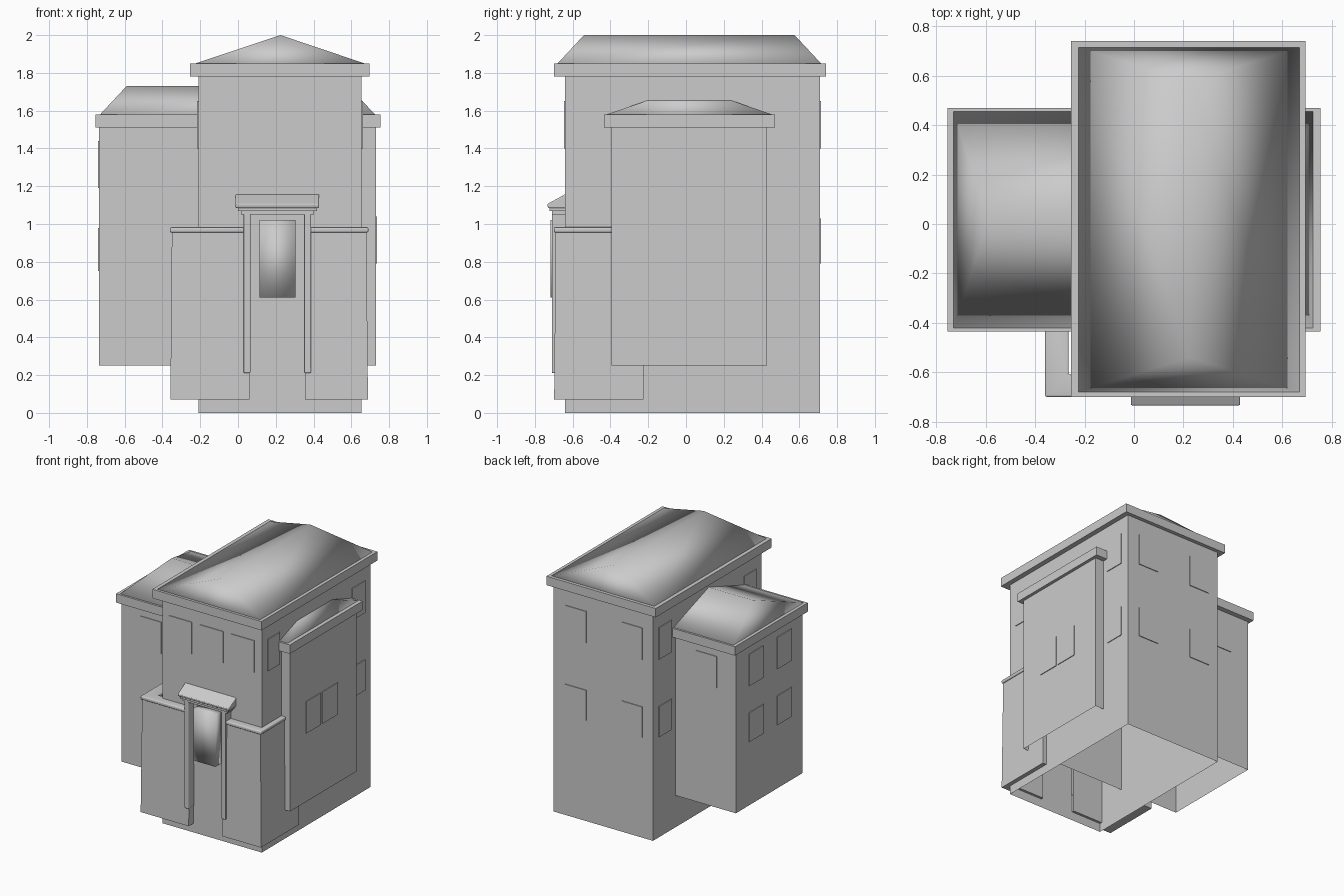
import bpy, bmesh

if "Cube" in bpy.data.objects:
    bpy.data.objects.remove(bpy.data.objects["Cube"])


def make(name, verts, faces, smooth=False, bevel=0):
    me = bpy.data.meshes.new(name)
    me.from_pydata(verts, [], faces)
    bm = bmesh.new()
    bm.from_mesh(me)
    bmesh.ops.recalc_face_normals(bm, faces=bm.faces)
    bm.to_mesh(me)
    bm.free()
    ob = bpy.data.objects.new(name, me)
    bpy.context.collection.objects.link(ob)
    for p in me.polygons:
        p.use_smooth = smooth
    if bevel:
        m = ob.modifiers.new("round", "BEVEL")
        m.width, m.segments = bevel, 3
    return ob


def prism(name, outline, z0, z1, open_bottom=False, **kw):
    """Extrude an (x, y) outline from z0 to z1."""
    n = len(outline)
    v = [(x, y, z) for z in (z0, z1) for x, y in outline]
    f = [(i, (i + 1) % n, n + (i + 1) % n, n + i) for i in range(n)]
    f.append(tuple(range(n, 2 * n)))
    if not open_bottom:
        f.append(tuple(range(n))[::-1])
    return make(name, v, f, **kw)


def box(name, x0, x1, y0, y1, z0, z1, **kw):
    return prism(name, [(x0, y0), (x1, y0), (x1, y1), (x0, y1)], z0, z1, **kw)


def hip_roof(name, x0, x1, y0, y1, z, ridge_a, ridge_b, along_y):
    v = [(x0, y0, z), (x1, y0, z), (x1, y1, z), (x0, y1, z), ridge_a, ridge_b]
    if along_y:
        f = [(0, 1, 4), (1, 2, 5, 4), (2, 3, 5), (3, 0, 4, 5)]
    else:
        f = [(0, 1, 5, 4), (1, 2, 5), (2, 3, 4, 5), (3, 0, 4)]
    make(name, v, f + [(3, 2, 1, 0)], smooth=True)


# Main tower: walls open underneath, eave slab, hip roof
box("main_walls", -0.21, 0.655, -0.64, 0.71, 0, 1.78, open_bottom=True)
box("main_eave", -0.255, 0.695, -0.70, 0.74, 1.78, 1.85)
hip_roof("main_roof", -0.225, 0.67, -0.68, 0.715, 1.85,
         (0.225, -0.54, 2.0), (0.225, 0.575, 2.0), True)

# Cross wing passing through the tower
box("wing_walls", -0.735, 0.73, -0.395, 0.43, 0.25, 1.51, open_bottom=True)
box("wing_eave", -0.755, 0.755, -0.435, 0.47, 1.51, 1.58)
hip_roof("wing_roof", -0.73, 0.725, -0.42, 0.455, 1.58,
         (-0.59, 0.018, 1.73), (0.585, 0.018, 1.73), False)

# Window panels, slightly proud of the walls
T = 0.006
UP, LOW = (1.40, 1.65), (0.79, 1.03)


def window_y(xs, wall, side, z):
    for a, b in xs:
        y = sorted((wall, wall + side * T))
        box("window", a, b, *y, *z)


def window_x(ys, wall, side, z):
    for a, b in ys:
        x = sorted((wall, wall + side * T))
        box("window", *x, a, b, *z)


window_y([(-0.15, 0.05), (0.12, 0.32), (0.39, 0.59)], -0.64, -1, UP)
for z in (UP, LOW):
    window_y([(-0.12, 0.06), (0.37, 0.55)], 0.71, 1, z)
    window_x([(0.48, 0.64)], 0.655, 1, z)
    window_x([(0.48, 0.64)], -0.21, -1, z)
window_x([(-0.57, -0.42)], 0.655, 1, UP)
window_x([(-0.57, -0.42)], -0.21, -1, UP)
window_x([(-0.20, -0.02), (0.0, 0.19)], 0.73, 1, (0.79, 1.04))
for z in ((1.19, 1.44), (0.75, 0.98)):
    window_x([(-0.26, -0.08), (0.09, 0.27)], -0.735, -1, z)
window_y([(-0.57, -0.39)], 0.43, 1, (1.19, 1.44))
window_y([(-0.57, -0.39)], -0.395, -1, (1.19, 1.44))


# Wrap-around porch walls with rounded coping
def porch_side(side, outer, inner, end, d):
    s = 1 if outer > inner else -1

    def outline(o):
        return [(end, -0.69 - o), (outer + s * o, -0.69 - o),
                (outer + s * o, -0.225), (inner - s * o, -0.225),
                (inner - s * o, -0.62 + o), (end, -0.62 + o)]
    wall = prism(side + "_porch_wall", outline(0), 0.07, 0.96)
    for v in wall.data.vertices:          # walls flare slightly to the foot
        if v.co.z < 0.5 and v.co.y < -0.66:
            v.co.y -= 0.008
        if v.co.z < 0.5 and abs(v.co.x - outer) < 1e-4:
            v.co.x += s * 0.008
    prism(side + "_porch_coping", outline(d), 0.955, 0.983, bevel=0.008, smooth=True)


porch_side("left", -0.35, -0.275, 0.06, 0.01)
porch_side("right", 0.68, 0.645, 0.355, 0.01)

# Doorway: pillars, bowed door panel, backing
for name, x in (("left_pillar", 0.048), ("right_pillar", 0.368)):
    box(name, x - 0.018, x + 0.018, -0.71, -0.63, 0.21, 1.06, bevel=0.006)
box("door_backing", 0.06, 0.36, -0.646, -0.64, 0.54, 1.06)
box("door_panel", 0.115, 0.305, -0.718, -0.64, 0.61, 1.02, smooth=True)

# Sloped canopy over a cornice
profile = [(-0.63, 1.163), (-0.735, 1.105), (-0.73, 1.085), (-0.63, 1.085)]
n = len(profile)
verts = [(x, y, z) for x in (-0.013, 0.43) for y, z in profile]
faces = [(i, (i + 1) % n, n + (i + 1) % n, n + i) for i in range(n)]
make("canopy", verts, faces + [tuple(range(n)), tuple(range(n, 2 * n))], bevel=0.006)
box("canopy_upper_cornice", 0.0, 0.417, -0.722, -0.63, 1.07, 1.09)
box("canopy_lower_cornice", 0.015, 0.402, -0.71, -0.63, 1.05, 1.07)
